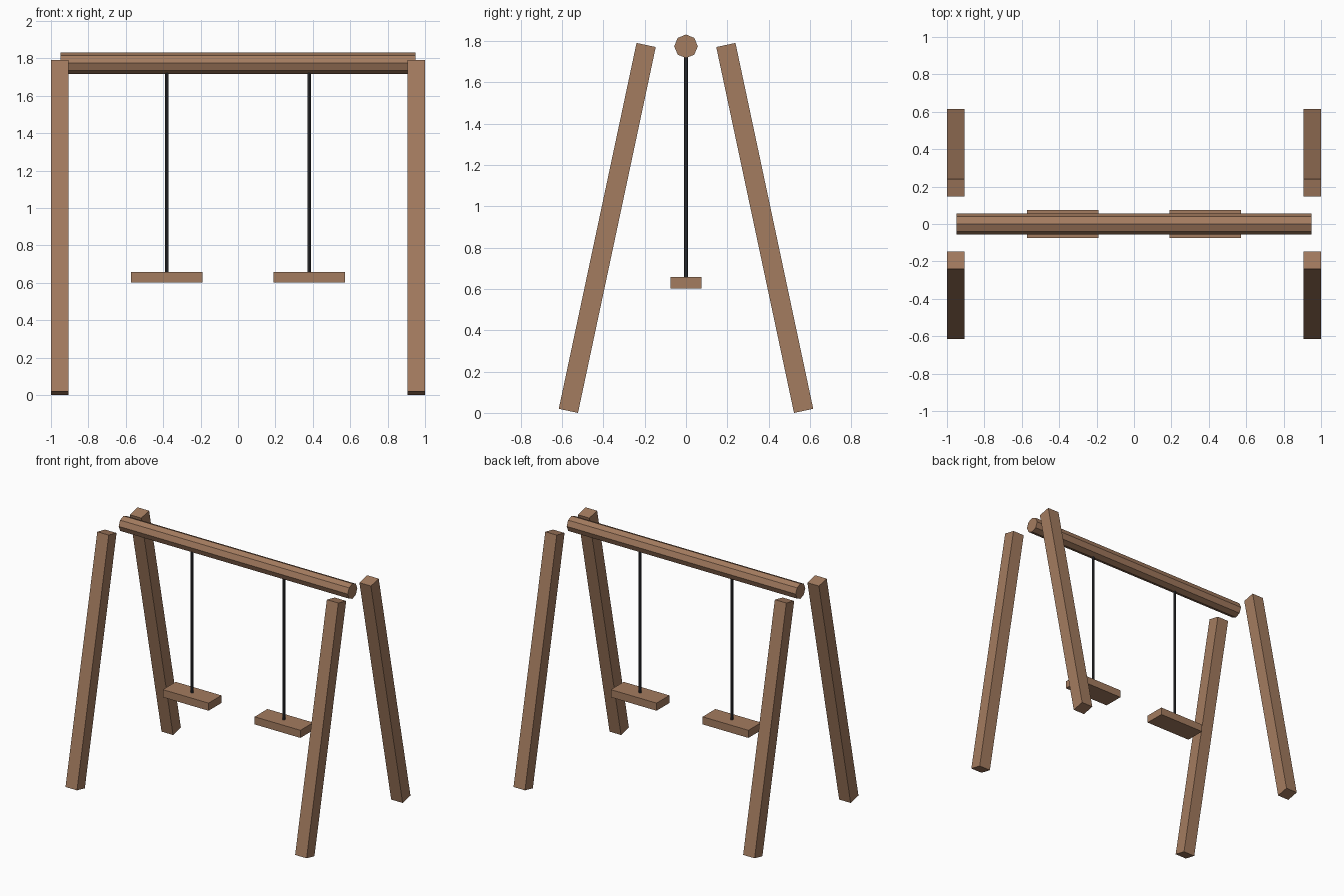
import bpy
from math import pi, radians

cube = bpy.data.objects.get("Cube")
if cube:
    bpy.data.objects.remove(cube, do_unlink=True)


def material(name, rgb):
    mat = bpy.data.materials.new(name)
    mat.use_nodes = True
    mat.diffuse_color = (*rgb, 1)
    mat.node_tree.nodes["Principled BSDF"].inputs["Base Color"].default_value = (*rgb, 1)
    return mat


wood = material("brown_wood", (0.37, 0.2, 0.115))
dark = material("dark_rope", (0.035, 0.035, 0.04))


def finish(name, mat):
    obj = bpy.context.object
    obj.name = name
    obj.data.materials.append(mat)
    return obj


def box(name, size, location, tilt=0):
    bpy.ops.mesh.primitive_cube_add(size=1, location=location, rotation=(tilt, 0, 0))
    obj = finish(name, wood)
    obj.scale = size
    return obj


def rod(name, radius, length, location, mat, rotation=(0, 0, 0)):
    bpy.ops.mesh.primitive_cylinder_add(vertices=8, radius=radius, depth=length,
                                        location=location, rotation=rotation)
    return finish(name, mat)


# Four square legs leaning inwards
for side, sx in (("left", 1), ("right", -1)):
    for end, sy in (("front", -1), ("back", 1)):
        box(f"{end}_{side}_leg", (0.095, 0.095, 1.81),
            (sx * 0.9525, sy * 0.381, 0.895), sy * radians(12))

# Octagonal top beam with an edge uppermost
rod("top_beam", 0.057, 1.9, (0, 0, 1.774), wood, (0, pi / 2, 0))

# Two seats, each hung on a single rope
seat_z, beam_z = 0.63, 1.774
for side, sx in (("left", 1), ("right", -1)):
    box(f"{side}_seat", (0.38, 0.152, 0.057), (sx * 0.381, 0, seat_z))
    rod(f"{side}_rope", 0.0095, beam_z - seat_z,
        (sx * 0.381, 0, (seat_z + beam_z) / 2), dark)
